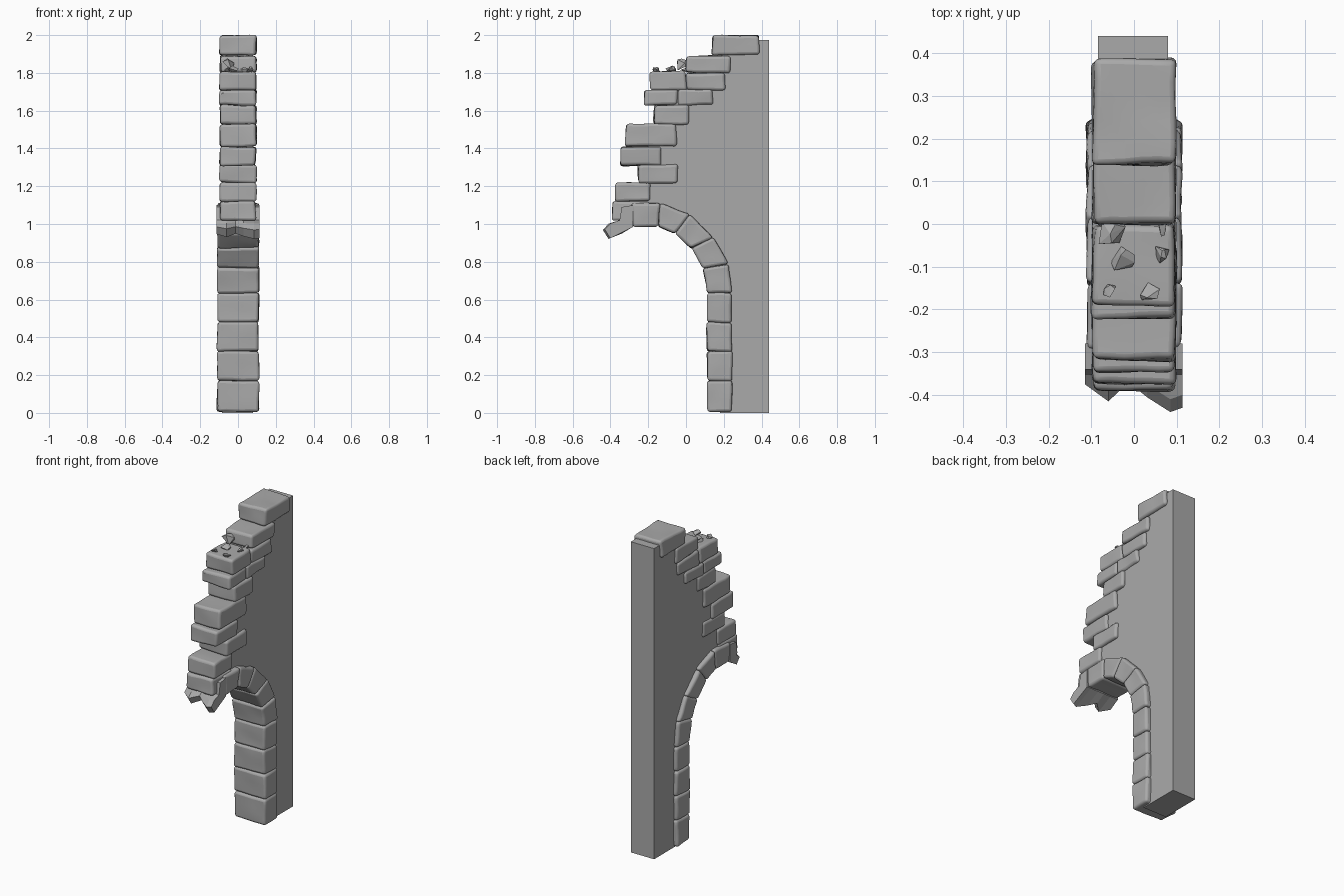
import bpy, bmesh, math, random
from mathutils import Vector, noise

random.seed(4)
cube = bpy.data.objects.get("Cube")
if cube:
    bpy.data.objects.remove(cube, do_unlink=True)

grey = bpy.data.materials.new("stone grey")
grey.use_nodes = True
grey.diffuse_color = (0.4, 0.4, 0.4, 1)
grey.node_tree.nodes["Principled BSDF"].inputs["Base Color"].default_value = (0.4, 0.4, 0.4, 1)


def finish(name, bm):
    bmesh.ops.recalc_face_normals(bm, faces=bm.faces)
    mesh = bpy.data.meshes.new(name)
    bm.to_mesh(mesh)
    bm.free()
    mesh.materials.append(grey)
    obj = bpy.data.objects.new(name, mesh)
    bpy.context.collection.objects.link(obj)
    return obj


def loft(sections):
    """Closed solid through (x, [(y, z), ...]) sections."""
    bm = bmesh.new()
    rings = [[bm.verts.new((x, y, z)) for y, z in ring] for x, ring in sections]
    for a, b in zip(rings, rings[1:]):
        for i in range(len(a)):
            j = (i + 1) % len(a)
            bm.faces.new((a[i], a[j], b[j], b[i]))
    bm.faces.new(rings[0])
    bm.faces.new(rings[-1])
    return bm


def smooth(obj, angle=40):
    bpy.ops.object.select_all(action='DESELECT')
    obj.select_set(True)
    bpy.context.view_layer.objects.active = obj
    bpy.ops.object.shade_smooth_by_angle(angle=math.radians(angle))


def stone(name, quad, half, wobble=0.005):
    """Worn, rounded block from a side outline and half width."""
    bm = loft([(-half, quad), (half, quad)])
    for v in bm.verts:
        v.co += Vector([random.uniform(-wobble, wobble) for _ in range(3)])
    bmesh.ops.subdivide_edges(bm, edges=bm.edges, cuts=4, use_grid_fill=True)
    for v in bm.verts:
        v.co += noise.noise_vector(v.co * 11) * 0.005
    obj = finish(name, bm)
    bevel = obj.modifiers.new("worn edges", 'BEVEL')
    bevel.width = 0.014
    bevel.segments = 3
    bevel.limit_method = 'ANGLE'
    bevel.angle_limit = math.radians(45)
    smooth(obj)


# Wall core, its stepped front edge buried in the stones
core = [(0.44, 0), (0.44, 1.975), (0.19, 1.975), (0.19, 1.85), (0.05, 1.85),
        (0.05, 1.76), (-0.1, 1.76), (-0.1, 1.48), (-0.2, 1.48), (-0.2, 1.27),
        (-0.22, 1.17), (-0.3, 1.17), (-0.3, 1.05), (-0.15, 1.05), (-0.02, 1.0),
        (0.09, 0.9), (0.16, 0.77), (0.18, 0.63), (0.18, 0)]
finish("wall_core", loft([(-0.084, core), (0.08, core)]))

# Ragged courses above the arch: front, back, bottom, top
courses = [(0.14, 0.385, 1.895, 1.998), (0.0, 0.235, 1.8, 1.892),
           (-0.19, 0.0, 1.71, 1.808), (0.0, 0.21, 1.71, 1.8),
           (-0.22, -0.045, 1.63, 1.71), (-0.045, 0.14, 1.63, 1.71),
           (-0.17, 0.01, 1.53, 1.63), (-0.32, -0.05, 1.41, 1.53),
           (-0.35, -0.13, 1.31, 1.41), (-0.255, -0.04, 1.22, 1.315),
           (-0.375, -0.19, 1.12, 1.22), (-0.39, -0.19, 1.02, 1.12)]
for i, (a, b, low, high) in enumerate(courses):
    stone(f"course_stone_{i + 1}", [(a, low), (b, low), (b, high), (a, high)], 0.096)

# Pillar and arch: joints running from inner to outer edge
joints = [((0.112, z), (0.243, z)) for z in (0.005, 0.17, 0.325, 0.48, 0.635)]
joints += [((0.09, 0.765), (0.222, 0.79)), ((0.03, 0.87), (0.145, 0.93)),
           ((-0.06, 0.95), (0.02, 1.05)), ((-0.15, 0.985), (-0.135, 1.113)),
           ((-0.28, 0.985), (-0.295, 1.108))]
for i, (a, b) in enumerate(zip(joints, joints[1:])):
    stone(f"arch_stone_{i + 1}", [a[0], a[1], b[1], b[0]], 0.11, 0.003)

# Snapped last arch stone with a jagged end
sections = []
for x, reach in [(-0.115, 0.02), (-0.06, 0.06), (-0.012, 0.015), (0.03, 0.05),
                 (0.085, 0.085), (0.113, 0.075)]:
    tip = -0.355 - reach
    sections.append((x, [(-0.28, 1.1), (-0.34, 1.09), (-0.352, 1.02),
                         (tip + 0.03, 1.01 - reach * 0.1), (tip, 0.99 - reach * 0.25),
                         (tip + 0.03, 0.955 - reach * 0.4), (-0.28, 0.985)]))
finish("broken_arch_stone", loft(sections))


# Loose rubble: x, y, z, size, height stretch
rubble = [(-0.055, -0.025, 1.84, 0.042, 0.85), (-0.03, -0.08, 1.818, 0.034, 0.6),
          (0.063, -0.07, 1.818, 0.022, 0.8), (-0.05, -0.16, 1.815, 0.022, 0.8),
          (0.037, -0.16, 1.815, 0.025, 0.8), (0.06, -0.008, 1.815, 0.022, 0.7),
          (0.07, 0.19, 1.992, 0.012, 0.6)]
for i, (x, y, z, size, tall) in enumerate(rubble):
    bm = bmesh.new()
    for _ in range(9):
        d = Vector([random.gauss(0, 1) for _ in range(3)]).normalized() * size
        bm.verts.new((x + d.x, y + d.y, z + d.z * tall))
    hull = bmesh.ops.convex_hull(bm, input=bm.verts)
    bmesh.ops.delete(bm, geom=hull["geom_interior"], context='VERTS')
    finish(f"rubble_{i + 1}", bm)
